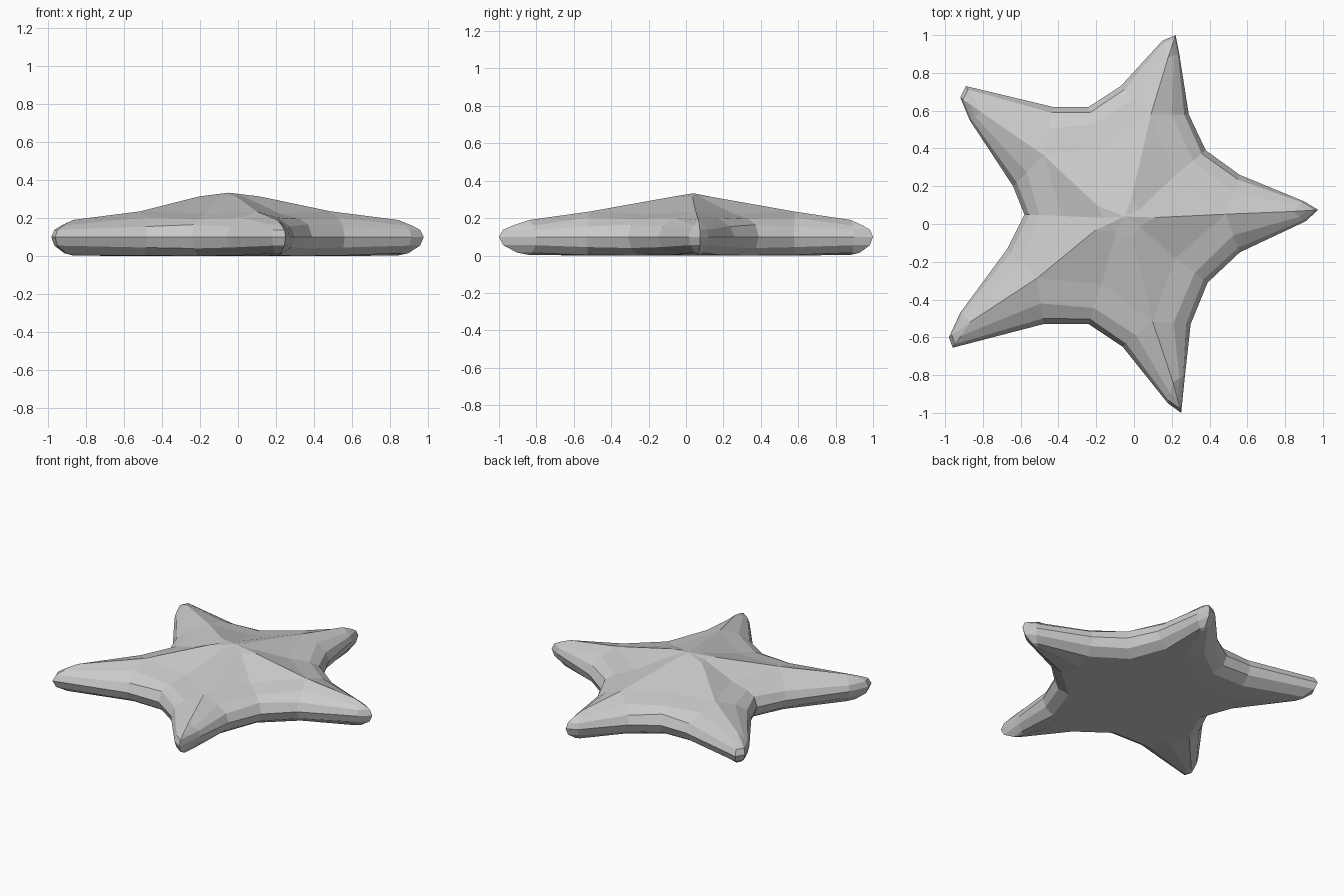
import bpy, bmesh
from mathutils import Vector

if "Cube" in bpy.data.objects:
    bpy.data.objects.remove(bpy.data.objects["Cube"])

# Outline per arm, counter-clockwise: shoulder, three tip points, shoulder, valley
ARMS = [
    [(.56, -.15), (.91, .015), (.975, .075), (.90, .12), (.56, .26), (.38, .39)],
    [(.29, .58), (.24, .90), (.22, 1.0), (.15, .97), (-.07, .73), (-.24, .62)],
    [(-.43, .62), (-.89, .73), (-.92, .67), (-.87, .55), (-.64, .20), (-.58, .05)],
    [(-.67, -.13), (-.92, -.47), (-.98, -.60), (-.96, -.655), (-.48, -.53), (-.24, -.53)],
    [(-.06, -.65), (.18, -.95), (.25, -1.0), (.27, -.80), (.30, -.53), (.39, -.31)],
]
CENTRE = Vector((-.06, .03))

# Pair every outline point with a point on the arm's centre line
points = []
for arm in ARMS:
    p = [Vector(c) for c in arm]
    ridge = ((p[0] + p[4]) / 2).lerp(CENTRE, .12)
    tip = ((p[1] + p[2] + p[3]) / 3).lerp(ridge, .2)
    valley = p[5].lerp(CENTRE, .38)
    axes = [ridge, tip, tip, tip, ridge, valley]
    kinds = ["body", "tip", "tip", "tip", "body", "valley"]
    points += list(zip(p, axes, kinds))

# Cross-section: (inset toward the centre line, height), from belly to ridge
SECTION = {
    "body":   [(1, .005), (.38, .008), (.10, .05), (0, .105), (.12, .16), (.45, .207), (1, .24)],
    "tip":    [(1, .008), (.60, .02), (.14, .06), (0, .105), (.14, .143), (.45, .165), (1, .195)],
    "valley": [(1, .005), (.42, .006), (.12, .045), (0, .105), (.13, .17), (.40, .20), (1, .228)],
}

bm = bmesh.new()
rings = []
for level in range(7):
    ring = []
    for p, q, kind in points:
        f, z = SECTION[kind][level]
        xy = p.lerp(q, f)
        ring.append(bm.verts.new((xy.x, xy.y, z)))
    rings.append(ring)


def bridge(a, b):
    n = len(a)
    for i in range(n):
        j = (i + 1) % n
        bm.faces.new((a[i], a[j], b[j], b[i]))


for a, b in zip(rings, rings[1:]):
    bridge(a, b)

# Central hump on top, flat belly underneath
inner = [i for i in range(len(points)) if i % 6 in (0, 4, 5)]
top = [rings[-1][i] for i in inner]
crown = []
for v in top:
    d = v.co.to_2d() - CENTRE
    crown.append(bm.verts.new((CENTRE.x + d.x * .32, CENTRE.y + d.y * .20, .318)))
bridge(top, crown)
peak = bm.verts.new((-.05, .04, .338))
base = bm.verts.new((CENTRE.x, CENTRE.y, .005))
belly = [rings[0][i] for i in inner]
for i in range(len(inner)):
    j = (i + 1) % len(inner)
    bm.faces.new((crown[i], crown[j], peak))
    bm.faces.new((belly[j], belly[i], base))

# Weld the collapsed centre lines and rest on the ground
bmesh.ops.remove_doubles(bm, verts=bm.verts[:], dist=.0005)
bmesh.ops.dissolve_degenerate(bm, edges=bm.edges[:], dist=.0005)
bmesh.ops.translate(bm, verts=bm.verts[:], vec=(0, 0, -.005))
bmesh.ops.recalc_face_normals(bm, faces=bm.faces[:])

mesh = bpy.data.meshes.new("starfish_body")
bm.to_mesh(mesh)
bm.free()
bpy.context.collection.objects.link(bpy.data.objects.new("starfish_body", mesh))
